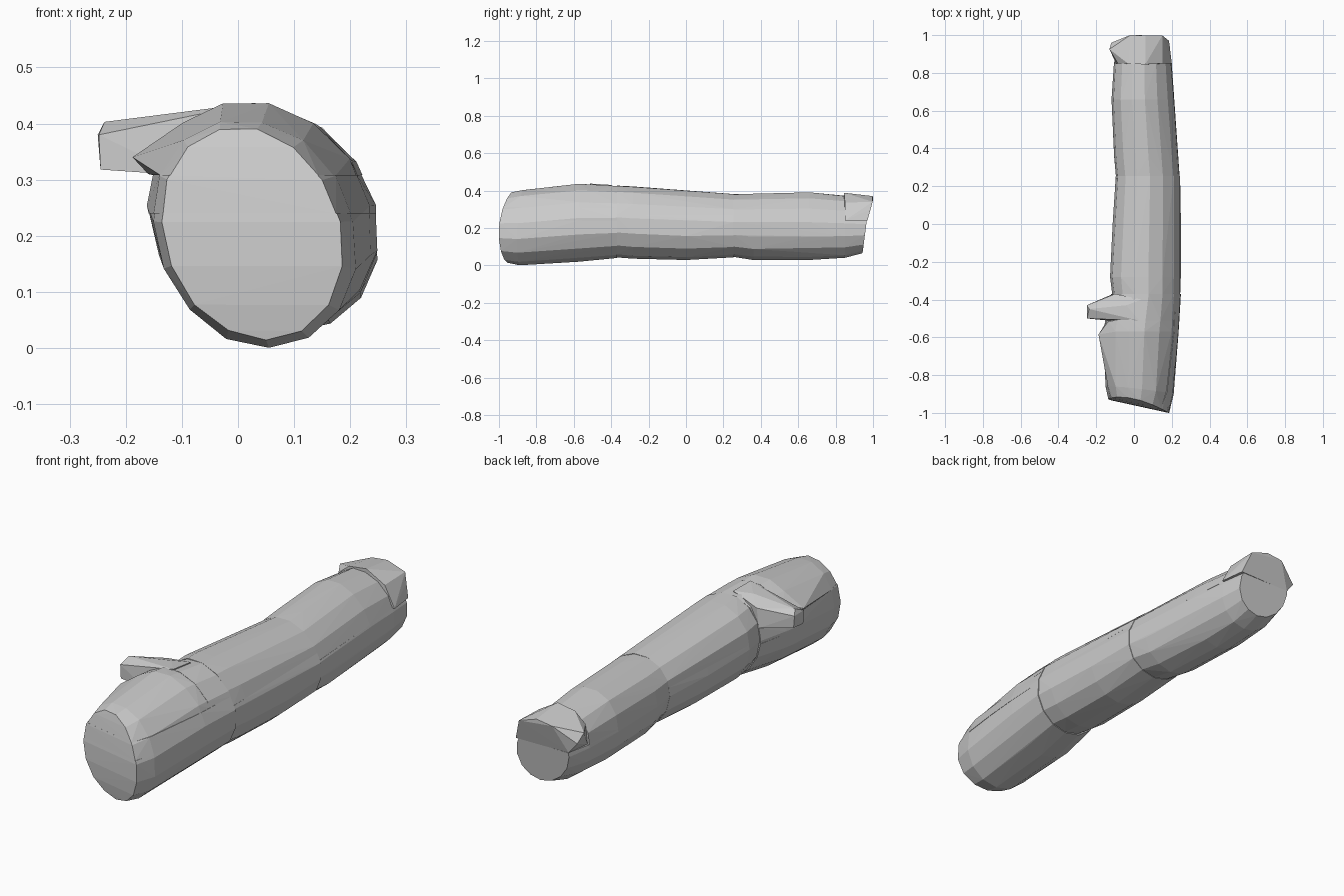
import bpy, bmesh, math, random
from mathutils import Vector

if "Cube" in bpy.data.objects:
    bpy.data.objects.remove(bpy.data.objects["Cube"])

random.seed(4)
SIDES = 15


def hull(name, points):
    """Closed faceted chunk of wood around the given points."""
    bm = bmesh.new()
    for p in points:
        bm.verts.new(p)
    bmesh.ops.convex_hull(bm, input=bm.verts)
    bmesh.ops.delete(bm, geom=[v for v in bm.verts if not v.link_faces], context='VERTS')
    bmesh.ops.recalc_face_normals(bm, faces=bm.faces)
    mesh = bpy.data.meshes.new(name)
    bm.to_mesh(mesh)
    bm.free()
    obj = bpy.data.objects.new(name, mesh)
    bpy.context.collection.objects.link(obj)
    return obj


def log_chunk(name, sections, low=None, high=None, extra=()):
    """Log length between two horizontal splits.
    Section = y, xmin, xmax, zmin, zmax, then optional end tilt by x, by z, and bow."""
    bm = bmesh.new()
    rings = []
    for y, x0, x1, z0, z1, *tilt in sections:
        sx, sz, bow = (tilt + [0, 0, 0])[:3]
        cx, cz, a, b = (x0 + x1) / 2, (z0 + z1) / 2, (x1 - x0) / 2, (z1 - z0) / 2
        ring = []
        for i in range(SIDES):
            t = 2 * math.pi * (i + 0.25) / SIDES
            c, s = math.cos(t), math.sin(t)
            r = 1.01 - random.random() * 0.02
            ring.append(bm.verts.new((cx + a * c * r - 0.025 * s,
                                      y + sx * c + sz * s + bow * s * s,
                                      cz + b * s * r)))
        rings.append(ring)
    for r0, r1 in zip(rings, rings[1:]):
        for i in range(SIDES):
            j = (i + 1) % SIDES
            bm.faces.new((r0[i], r0[j], r1[j], r1[i]))
    bm.faces.new(rings[0])
    bm.faces.new(rings[-1])
    for z, up in ((low, -1), (high, 1)):
        if z is not None:
            bmesh.ops.bisect_plane(bm, geom=bm.verts[:] + bm.edges[:] + bm.faces[:],
                                   plane_co=(0, 0, z), plane_no=(0, 0, up), clear_outer=True)
    points = [v.co.copy() for v in bm.verts] + [Vector(p) for p in extra]
    bm.free()
    return hull(name, points)


# Thick front end with slanted cut: lower, wedge and upper chunks
front = [
    (-0.965, -0.135, 0.185, 0.015, 0.395, -0.035, 0.015, 0.025),
    (-0.88, -0.15, 0.21, 0.0, 0.408, -0.02, 0.01),
    (-0.57, -0.16, 0.237, 0.02, 0.442),
    (-0.51, -0.15, 0.24, 0.027, 0.437),
]
collar = [front[-1], (-0.37, -0.12, 0.248, 0.04, 0.428)]
log_chunk("front_lower", front + collar[1:], high=0.24)
log_chunk("front_wedge", front + collar[1:], low=0.24, high=0.308)
log_chunk("front_upper", front, low=0.308,
          extra=[(-0.188, -0.585, 0.34), (-0.16, -0.59, 0.31), (-0.135, -0.515, 0.37)])
log_chunk("branch_collar", collar, low=0.308)

# Middle length
middle = [
    (-0.37, -0.115, 0.245, 0.042, 0.43),
    (-0.28, -0.125, 0.248, 0.035, 0.425),
    (0.0, -0.11, 0.248, 0.028, 0.403),
    (0.255, -0.095, 0.245, 0.042, 0.385),
]
log_chunk("middle_lower", middle, high=0.27)
log_chunk("middle_upper", middle, low=0.27)

# Rear length
rear = [
    (0.255, -0.095, 0.243, 0.045, 0.383),
    (0.36, -0.105, 0.235, 0.03, 0.385),
    (0.66, -0.118, 0.213, 0.028, 0.395),
    (0.85, -0.105, 0.2, 0.04, 0.375),
    (0.962, -0.08, 0.185, 0.065, 0.345, 0, 0.018),
]
log_chunk("rear_lower", rear, high=0.24)
log_chunk("rear_upper", rear[:4], low=0.24)

# Broken branch stub
hull("branch_stub", [
    (-0.25, -0.43, 0.38), (-0.238, -0.45, 0.403), (-0.248, -0.50, 0.38),
    (-0.245, -0.50, 0.318), (-0.245, -0.43, 0.325), (-0.11, -0.37, 0.31),
    (-0.10, -0.515, 0.308), (-0.10, -0.37, 0.40), (-0.04, -0.43, 0.428),
    (0.03, -0.512, 0.437), (0.04, -0.40, 0.43), (0.03, -0.44, 0.31),
])

# Splintered knob on the rear end
hull("rear_knob", [
    (-0.13, 0.925, 0.33), (-0.12, 0.96, 0.29), (-0.095, 0.85, 0.24),
    (-0.08, 0.965, 0.24), (-0.085, 0.85, 0.33), (-0.03, 0.848, 0.375),
    (0.06, 0.845, 0.388), (0.15, 0.85, 0.335), (0.20, 0.85, 0.24),
    (0.185, 0.97, 0.24), (0.165, 0.985, 0.30), (0.15, 0.998, 0.34),
    (0.06, 0.998, 0.37), (-0.02, 1.0, 0.36),
])
